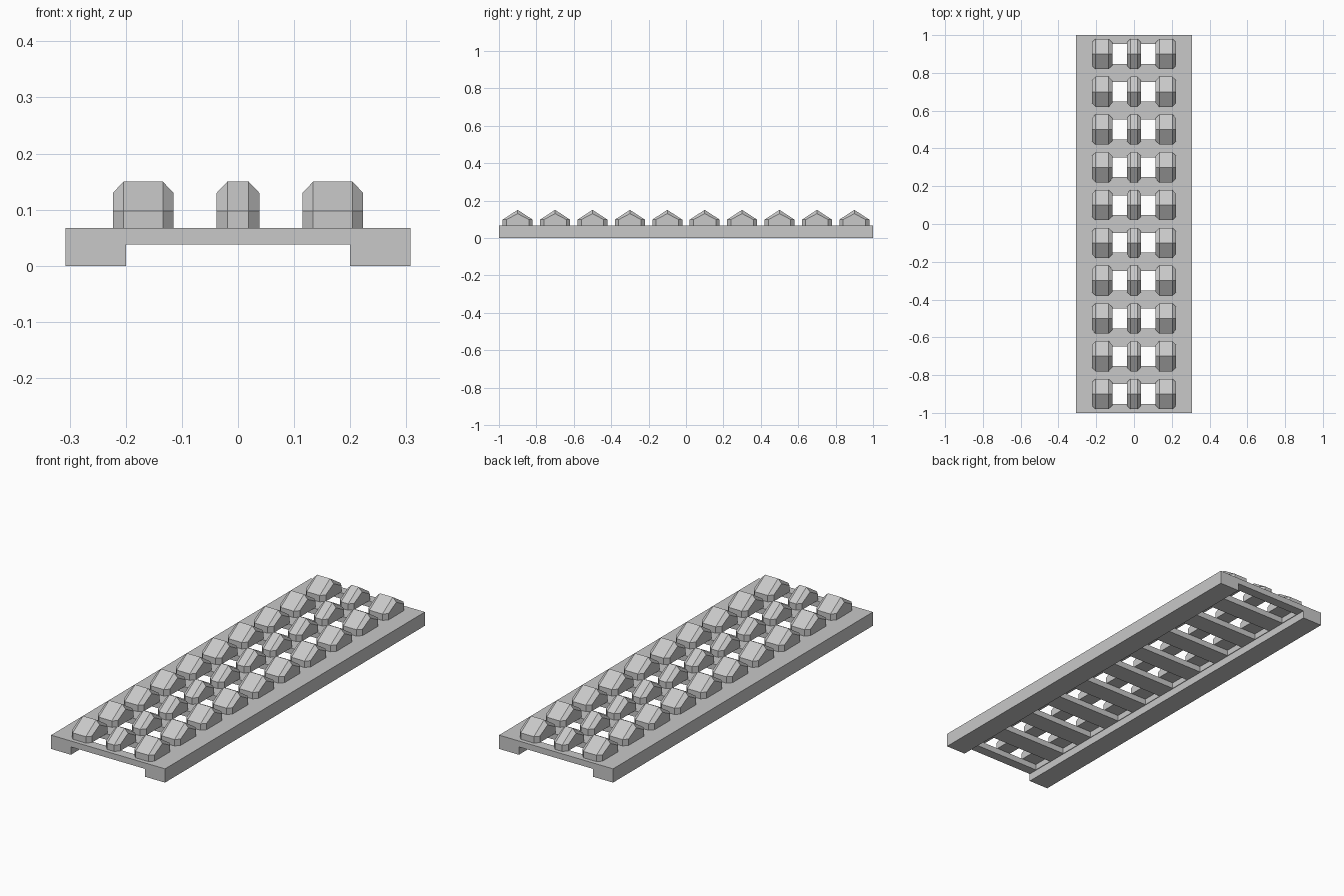
import bpy, bmesh

cube = bpy.data.objects.get("Cube")
if cube:
    bpy.data.objects.remove(cube, do_unlink=True)

grey = bpy.data.materials.new("light_grey")
grey.use_nodes = True
COLOUR = (0.58, 0.58, 0.58, 1)
grey.diffuse_color = COLOUR
grey.node_tree.nodes["Principled BSDF"].inputs["Base Color"].default_value = COLOUR

ROWS = 10
PITCH = 0.2
DECK_TOP = 0.067
DECK_BOTTOM = 0.038


def finish(name, bm):
    bmesh.ops.recalc_face_normals(bm, faces=bm.faces)
    mesh = bpy.data.meshes.new(name)
    bm.to_mesh(mesh)
    bm.free()
    mesh.materials.append(grey)
    obj = bpy.data.objects.new(name, mesh)
    bpy.context.collection.objects.link(obj)
    return obj


def loft(bm, rings):
    """Skin a closed solid through matching rings of points."""
    loops = [[bm.verts.new(p) for p in ring] for ring in rings]
    for a, b in zip(loops, loops[1:]):
        n = len(a)
        for i in range(n):
            j = (i + 1) % n
            bm.faces.new((a[i], a[j], b[j], b[i]))
    bm.faces.new(loops[0])
    bm.faces.new(loops[-1])


def row_y(row):
    return (row - (ROWS - 1) / 2) * PITCH


# Channel-shaped board: two thick side rails joined by a thin deck
half = [(0.2, DECK_BOTTOM), (0.2, 0), (0.307, 0), (0.307, DECK_TOP)]
profile = half + [(-x, z) for x, z in reversed(half)]
bm = bmesh.new()
loft(bm, [[(x, y, z) for x, z in profile] for y in (-1, 1)])
board = finish("board", bm)

# Cross slots through the deck, one under each row of studs
bm = bmesh.new()
for row in range(ROWS):
    y = row_y(row)
    corners = [(-0.197, y - 0.052), (0.197, y - 0.052),
               (0.197, y + 0.052), (-0.197, y + 0.052)]
    loft(bm, [[(cx, cy, z) for cx, cy in corners] for z in (0.02, 0.1)])
cutter = finish("slot_cutter", bm)
cutter.hide_render = True
cut = board.modifiers.new("slots", "BOOLEAN")
cut.operation = "DIFFERENCE"
cut.solver = "EXACT"
cut.object = cutter
bpy.context.view_layer.objects.active = board
bpy.ops.object.modifier_apply(modifier=cut.name)
bpy.data.objects.remove(cutter, do_unlink=True)


# Gabled studs with tapered ends
def gable(x, y, width, peak):
    eave = 0.098
    return [(x, y - width, DECK_TOP), (x, y + width, DECK_TOP),
            (x, y + width, eave), (x, y, peak), (x, y - width, eave)]


def stud_row(name, x0, x1):
    bm = bmesh.new()
    taper = 0.019
    for row in range(ROWS):
        y = row_y(row)
        loft(bm, [gable(x0, y, 0.06, 0.13),
                  gable(x0 + taper, y, 0.08, 0.15),
                  gable(x1 - taper, y, 0.08, 0.15),
                  gable(x1, y, 0.06, 0.13)])
    finish(name, bm)


stud_row("right_studs", -0.223, -0.115)
stud_row("middle_studs", -0.038, 0.038)
stud_row("left_studs", 0.115, 0.223)
